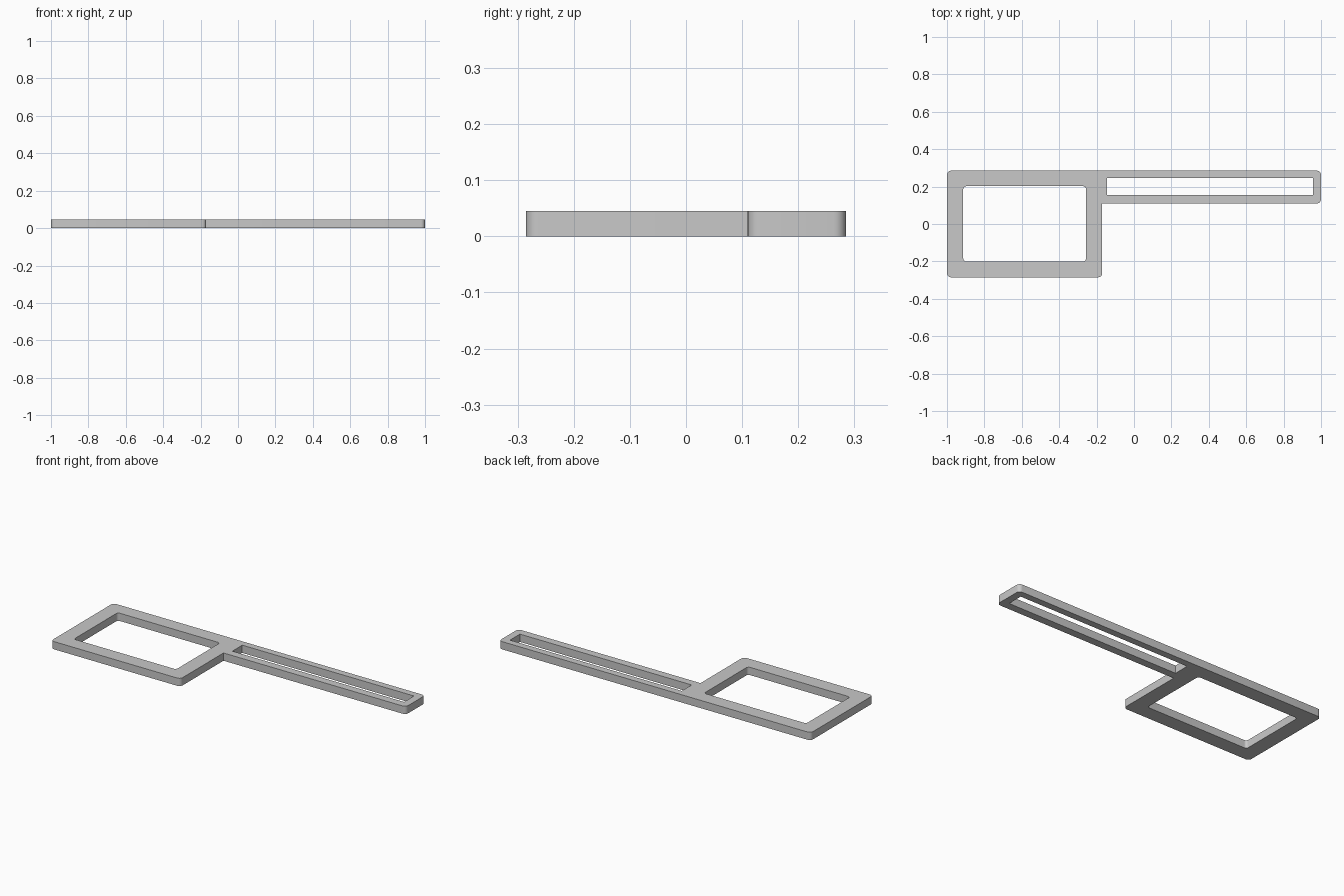
import bpy, bmesh
from math import radians
from mathutils import Vector

cube = bpy.data.objects.get("Cube")
if cube:
    bpy.data.objects.remove(cube, do_unlink=True)

HEIGHT = 0.045
STEPS = 6

grey = bpy.data.materials.new("plain grey")
grey.use_nodes = True
colour = (0.58, 0.58, 0.58, 1)
grey.diffuse_color = colour
grey.node_tree.nodes["Principled BSDF"].inputs["Base Color"].default_value = colour


def rounded(corners):
    """Outline from (x, y, radius) corners; rounds each right angle with an arc."""
    points = []
    for i, (x, y, r) in enumerate(corners):
        p = Vector((x, y, 0))
        if r == 0:
            points.append(p)
            continue
        before = Vector((*corners[i - 1][:2], 0))
        after = Vector((*corners[(i + 1) % len(corners)][:2], 0))
        a = (before - p).normalized()
        b = (after - p).normalized()
        centre = p + (a + b) * r
        for s in range(STEPS + 1):
            points.append(centre - b.slerp(a, s / STEPS) * r)
    return points


def rectangle(x0, x1, y0, y1, r):
    return rounded([(x0, y0, r), (x1, y0, r), (x1, y1, r), (x0, y1, r)])


# Flag-shaped outline, with the frame window and the long arm slot
R = 0.022
outline = rounded([(-1, -0.285, R), (-0.17, -0.285, R), (-0.17, 0.11, 0),
                   (1, 0.11, R), (1, 0.285, R), (-1, 0.285, R)])
window = rectangle(-0.913, -0.257, -0.2, 0.202, 0.015)
slot = rectangle(-0.145, 0.957, 0.155, 0.246, 0)

bm = bmesh.new()
edges = []
for loop in (outline, window, slot):
    verts = [bm.verts.new(p) for p in loop]
    edges += [bm.edges.new((v, verts[i - 1])) for i, v in enumerate(verts)]
bmesh.ops.triangle_fill(bm, use_beauty=True, edges=edges, normal=(0, 0, 1))

# Raise the flat profile into a plate
raised = bmesh.ops.extrude_face_region(bm, geom=bm.faces[:], use_keep_orig=True)
bmesh.ops.translate(bm, vec=(0, 0, HEIGHT),
                    verts=[g for g in raised["geom"] if isinstance(g, bmesh.types.BMVert)])
bmesh.ops.recalc_face_normals(bm, faces=bm.faces[:])

mesh = bpy.data.meshes.new("frame_with_slotted_arm")
bm.to_mesh(mesh)
bm.free()
mesh.materials.append(grey)
plate = bpy.data.objects.new("frame_with_slotted_arm", mesh)
bpy.context.collection.objects.link(plate)
bpy.context.view_layer.objects.active = plate
plate.select_set(True)
bpy.ops.object.shade_smooth_by_angle(angle=radians(30))
